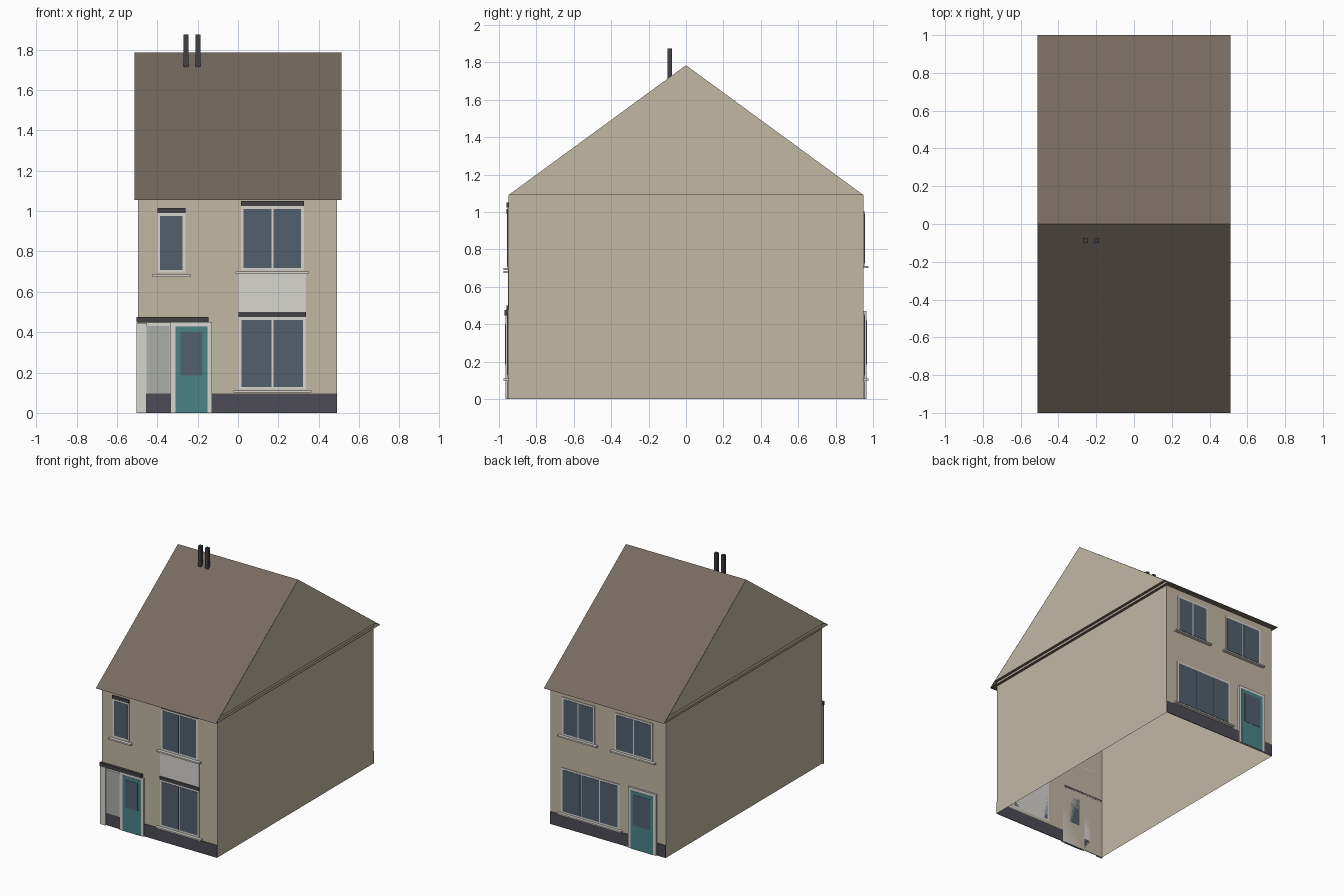
import bpy

if "Cube" in bpy.data.objects:
    bpy.data.objects.remove(bpy.data.objects["Cube"])

def mat(name, r, g, b):
    m = bpy.data.materials.new(name)
    m.diffuse_color = (r, g, b, 1)
    m.use_nodes = True
    m.node_tree.nodes["Principled BSDF"].inputs["Base Color"].default_value = m.diffuse_color
    return m

RENDER = mat("render", 0.54, 0.48, 0.37)
ROOF = mat("roof", 0.18, 0.145, 0.118)
WHITE = mat("white", 0.68, 0.66, 0.62)
GLASS = mat("glass", 0.085, 0.115, 0.15)
FROST = mat("frosted", 0.40, 0.42, 0.40)
DARK = mat("dark", 0.055, 0.053, 0.06)
PLINTH = mat("plinth", 0.075, 0.07, 0.09)
TEAL = mat("teal", 0.07, 0.23, 0.24)

def mesh(name, verts, faces, m):
    me = bpy.data.meshes.new(name)
    me.from_pydata(verts, [], faces)
    me.materials.append(m)
    ob = bpy.data.objects.new(name, me)
    bpy.context.collection.objects.link(ob)
    return ob

def box(name, x0, x1, y0, y1, z0, z1, m):
    v = [(x, y, z) for z in (z0, z1) for x, y in ((x0, y0), (x1, y0), (x1, y1), (x0, y1))]
    f = [(3, 2, 1, 0), (4, 5, 6, 7)] + [(i, (i + 1) % 4, (i + 1) % 4 + 4, i + 4) for i in range(4)]
    return mesh(name, v, f, m)

WALL = 0.95

def slab(name, side, x0, x1, z0, z1, depth, m):
    """Thin part standing proud of the front (side -1) or back (side 1) wall."""
    a, b = sorted((side * WALL, side * (WALL + depth)))
    return box(name, x0, x1, a, b, z0, z1, m)

def window(name, side, x0, x1, z0, z1, panes, sill_z, head=None):
    slab(name + "_frame", side, x0, x1, z0, z1, 0.005, WHITE)
    edge, bar = 0.014, 0.010
    w = (x1 - x0 - 2 * edge - bar * (panes - 1)) / panes
    for i in range(panes):
        a = x0 + edge + i * (w + bar)
        slab(f"{name}_pane_{i + 1}", side, a, a + w, z0 + 0.014, z1 - 0.014, 0.007, GLASS)
    slab(name + "_sill", side, x0 - 0.026, x1 + 0.026, sill_z, sill_z + 0.011, 0.025, WHITE)
    if head:
        slab(name + "_lintel", side, x0, x1, z1, z1 + head, 0.01, DARK)

def door(name, side, x0, x1, top):
    slab(name + "_frame", side, x0, x1, 0, top, 0.014, WHITE)
    slab(name + "_leaf", side, x0 + 0.025, x1 - 0.022, 0, top - 0.022, 0.016, TEAL)
    slab(name + "_glass", side, x0 + 0.05, x1 - 0.048, 0.185, top - 0.05, 0.018, GLASS)

# Outer walls, open underneath
X0, X1, EAVE = -0.495, 0.49, 1.09
walls = [(x, y, z) for z in (0, EAVE) for x, y in ((X0, -WALL), (X1, -WALL), (X1, WALL), (X0, WALL))]
mesh("walls", walls, [(i, (i + 1) % 4, (i + 1) % 4 + 4, i + 4) for i in range(4)], RENDER)

# Roof slopes with flat eaves board, and gable ends
R, RIDGE, LOW = 0.512, 1.785, 1.055
rv = [(x, y, z) for x in (-R, R) for y, z in ((-1, LOW), (0, RIDGE), (1, LOW))]
mesh("roof", rv, [(0, 3, 4, 1), (1, 4, 5, 2), (0, 2, 5, 3)], ROOF)
gv = [(x, y, z) for x in (-R, R) for y, z in ((-WALL, EAVE), (WALL, EAVE), (0, RIDGE))]
mesh("gables", gv, [(0, 2, 1), (3, 4, 5)], RENDER)
mesh("gable_soffit", gv, [(0, 1, 4, 3)], ROOF)

# Chimney flues
for i, x in enumerate((-0.2575, -0.1975)):
    box(f"flue_{i + 1}", x - 0.0125, x + 0.0125, -0.10, -0.075, 1.715, 1.875, DARK)

# Plinths, broken at the doors
for i, (s, a, b) in enumerate(((-1, -0.453, -0.334), (-1, -0.13, X1), (1, X0, -0.42), (1, -0.18, X1))):
    slab(f"plinth_{i + 1}", s, a, b, 0, 0.095, 0.005, PLINTH)

# Front entrance
door("front_door", -1, -0.334, -0.13, 0.45)
slab("entrance_post", -1, -0.503, -0.453, 0, 0.445, 0.014, WHITE)
slab("side_light_frame", -1, -0.453, -0.334, 0.095, 0.445, 0.005, WHITE)
slab("side_light_glass", -1, -0.453, -0.340, 0.095, 0.43, 0.007, FROST)
slab("entrance_canopy", -1, -0.503, -0.146, 0.448, 0.475, 0.02, DARK)

# Front windows and panel between floors
window("front_lower_window", -1, 0.003, 0.337, 0.115, 0.475, 2, 0.10, 0.025)
slab("front_panel", -1, 0.003, 0.337, 0.50, 0.69, 0.003, WHITE)
window("front_upper_window", -1, 0.014, 0.326, 0.705, 1.025, 2, 0.69, 0.025)
window("front_small_window", -1, -0.4, -0.26, 0.695, 0.99, 1, 0.675, 0.025)

# Back door and windows
door("back_door", 1, -0.42, -0.18, 0.47)
window("back_lower_window", 1, -0.10, 0.395, 0.112, 0.46, 3, 0.10)
window("back_upper_window_1", 1, 0.11, 0.39, 0.712, 1.005, 2, 0.70)
window("back_upper_window_2", 1, -0.385, -0.06, 0.712, 1.005, 2, 0.70)
